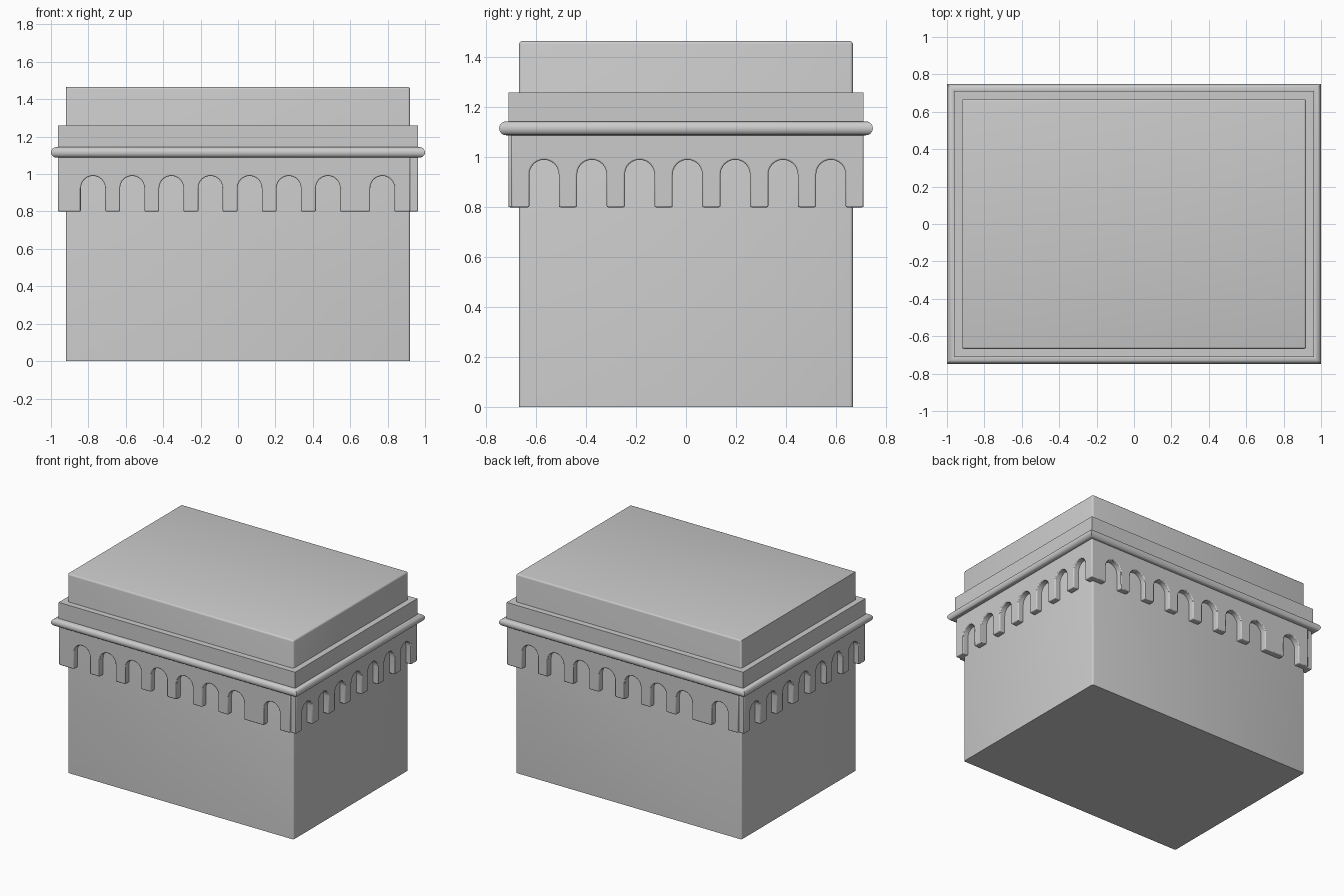
import bpy, bmesh
from math import pi, sin, cos
from mathutils import Matrix

if "Cube" in bpy.data.objects:
    bpy.data.objects.remove(bpy.data.objects["Cube"])

HX, HY, TOP = 0.92, 0.668, 1.465   # half sizes and height of the main block


def finish(bm, name, smooth=True):
    bmesh.ops.recalc_face_normals(bm, faces=bm.faces)
    me = bpy.data.meshes.new(name)
    bm.to_mesh(me)
    bm.free()
    ob = bpy.data.objects.new(name, me)
    bpy.context.collection.objects.link(ob)
    if smooth:
        bpy.ops.object.select_all(action='DESELECT')
        ob.select_set(True)
        bpy.context.view_layer.objects.active = ob
        bpy.ops.object.shade_smooth_by_angle(angle=0.6)
    return ob


def frame(name, profile):
    """Sweep an (offset, z) profile around the block with mitred corners."""
    bm = bmesh.new()
    rings = [[bm.verts.new((sx * (HX + o), sy * (HY + o), z)) for o, z in profile]
             for sx, sy in ((-1, -1), (1, -1), (1, 1), (-1, 1))]
    n = len(profile)
    for i in range(4):
        a, b = rings[i], rings[(i + 1) % 4]
        for j in range(n):
            k = (j + 1) % n
            bm.faces.new((a[j], a[k], b[k], b[j]))
    return finish(bm, name)


def arcade(name, u0, u1, centres, r, face, angle):
    """Panel with arched notches along its lower edge, outer face at -face."""
    z0, crown, z1, depth, steps = 0.80, 0.99, 1.117, 0.05, 12
    pts = [(u0, z1), (u0, z0)]
    for c in centres:
        pts.append((c - r, z0))
        for i in range(steps + 1):
            t = pi - pi * i / steps
            pts.append((c + r * cos(t), crown - r + r * sin(t)))
        pts.append((c + r, z0))
    pts += [(u1, z0), (u1, z1)]
    bm = bmesh.new()
    f = bm.faces.new([bm.verts.new((u, -face, z)) for u, z in pts])
    ext = bmesh.ops.extrude_face_region(bm, geom=[f])
    moved = [g for g in ext['geom'] if isinstance(g, bmesh.types.BMVert)]
    bmesh.ops.translate(bm, verts=moved, vec=(0, depth, 0))
    bmesh.ops.transform(bm, matrix=Matrix.Rotation(angle, 4, 'Z'), verts=bm.verts)
    ob = finish(bm, name)
    bev = ob.modifiers.new("soft_edges", 'BEVEL')
    bev.width, bev.segments, bev.limit_method, bev.angle_limit = 0.006, 2, 'ANGLE', 0.7
    return ob


# main block, softened on every edge but the base and the top left one
bm = bmesh.new()
bmesh.ops.create_cube(bm, size=1, matrix=Matrix.Translation((0, 0, TOP / 2))
                      @ Matrix.Diagonal((2 * HX, 2 * HY, TOP, 1)))
soft = []
for e in bm.edges:
    mid = (e.verts[0].co + e.verts[1].co) / 2
    if mid.z > 0.1 and not (mid.z > TOP - 0.01 and mid.x < -0.5):
        soft.append(e)
bmesh.ops.bevel(bm, geom=soft, offset=0.012, segments=3, profile=0.5, affect='EDGES')
finish(bm, "main_block")

# upper band and round moulding
frame("upper_band", [(-0.02, 1.09), (0.043, 1.09), (0.043, 1.26), (-0.02, 1.26)])
frame("round_moulding", [(0.052 + 0.028 * cos(a * pi / 8), 1.116 + 0.028 * sin(a * pi / 8))
                         for a in range(16)])

# arched panels, each pair turned half a circle around the block
long_arches = [-0.775 + 0.2093 * i for i in range(7)] + [0.772]
short_arches = [-0.568 + 0.1913 * i for i in range(7)]
for name, turn in (("front", 0), ("back", pi)):
    arcade(name + "_arcade", -0.96, 0.92, long_arches, 0.065, HY + 0.043, turn)
for name, turn in (("right", pi / 2), ("left", -pi / 2)):
    arcade(name + "_arcade", -0.70, 0.71, short_arches, 0.059, HX + 0.043, turn)
